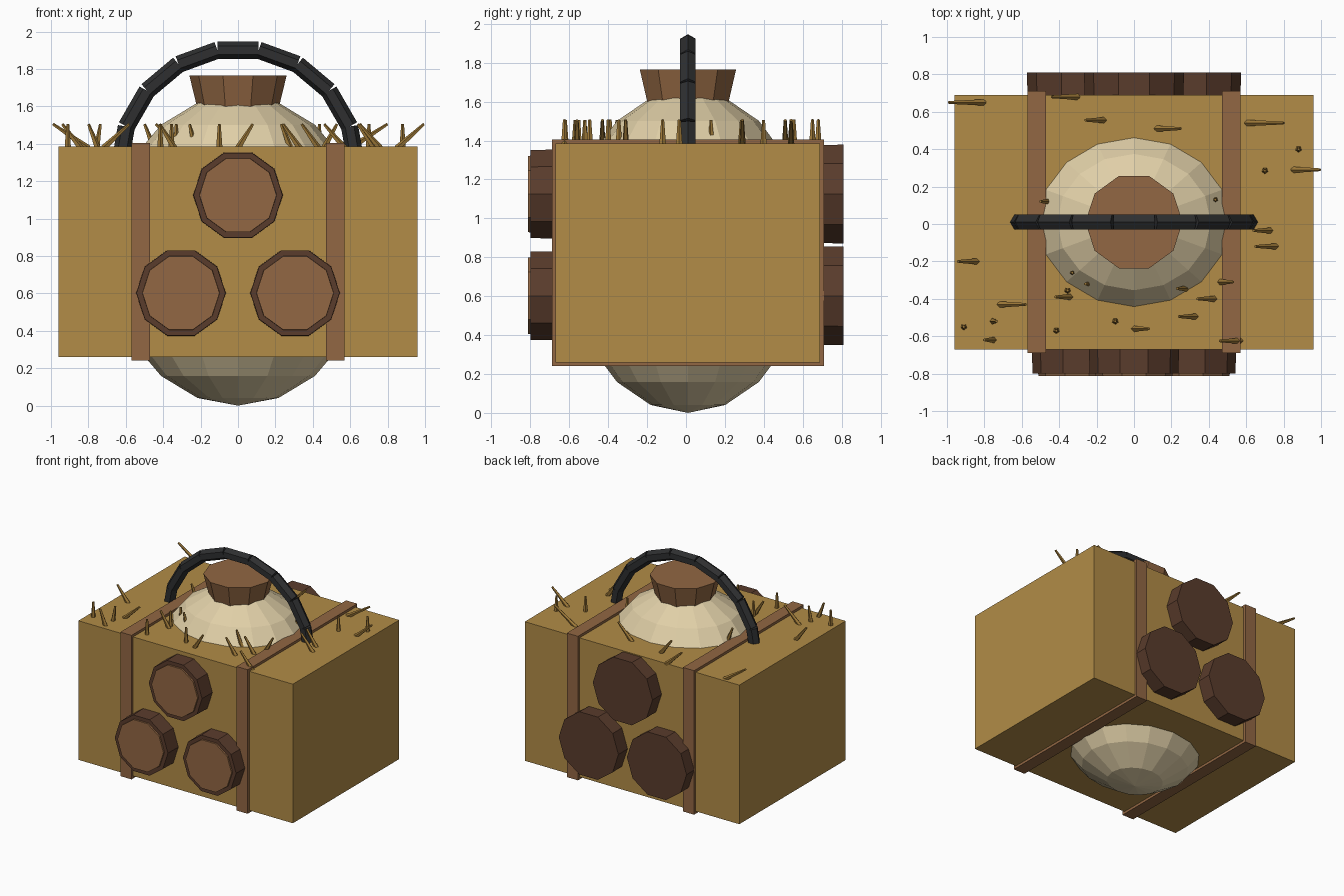
import bpy, bmesh, math
from mathutils import Matrix, Vector

if "Cube" in bpy.data.objects:
    bpy.data.objects.remove(bpy.data.objects["Cube"])


def material(name, rgb):
    lin = [((c / 255 + 0.055) / 1.055) ** 2.4 for c in rgb]
    m = bpy.data.materials.new(name)
    m.diffuse_color = (*lin, 1)
    m.use_nodes = True
    m.node_tree.nodes["Principled BSDF"].inputs["Base Color"].default_value = m.diffuse_color
    return m


STRAW = material("straw", (178, 140, 71))
STALK = material("dry_stalk", (158, 121, 56))
WOOD = material("light_wood", (146, 103, 67))
BARK = material("dark_bark", (90, 60, 44))
CLAY = material("pale_clay", (224, 207, 167))
IRON = material("black_iron", (46, 47, 48))

CY = 0.01  # shared depth centre


def finish(name, bm, mat):
    mesh = bpy.data.meshes.new(name)
    bm.to_mesh(mesh)
    bm.free()
    mesh.materials.append(mat)
    ob = bpy.data.objects.new(name, mesh)
    bpy.context.collection.objects.link(ob)
    return ob


def box(name, centre, size, mat):
    bm = bmesh.new()
    bmesh.ops.create_cube(bm, size=1)
    bmesh.ops.scale(bm, vec=size, verts=bm.verts)
    bmesh.ops.translate(bm, vec=centre, verts=bm.verts)
    return finish(name, bm, mat)


def add_rod(bm, a, b, r1, r2, sides, spin=0.0):
    """Tapered rod from a to b."""
    a, b = Vector(a), Vector(b)
    rot = (b - a).to_track_quat('Z', 'Y').to_matrix().to_4x4()
    m = Matrix.Translation((a + b) / 2) @ rot @ Matrix.Rotation(spin, 4, 'Z')
    bmesh.ops.create_cone(bm, cap_ends=True, segments=sides, radius1=r1,
                          radius2=r2, depth=(b - a).length, matrix=m)


def rod(name, a, b, r1, r2, sides, mat, spin=0.0):
    bm = bmesh.new()
    add_rod(bm, a, b, r1, r2, sides, spin)
    return finish(name, bm, mat)


# Bale and the two straps wrapped around it
box("bale", (0, CY, 0.8225), (1.92, 1.36, 1.125), STRAW)
for side, x in (("left", -0.52), ("right", 0.52)):
    box(f"strap_{side}", (x, CY, 0.8225), (0.10, 1.40, 1.165), WOOD)

# Faceted jar running through the bale
bm = bmesh.new()
bmesh.ops.create_uvsphere(bm, u_segments=16, v_segments=10, radius=1)
bmesh.ops.scale(bm, vec=(0.70, 0.62, 0.83), verts=bm.verts)
bmesh.ops.translate(bm, vec=(0, CY, 0.83), verts=bm.verts)
finish("jar", bm, CLAY)

# Stopper, with corners on the x axis
rod("stopper", (0, CY, 1.60), (0, CY, 1.765), 0.22, 0.26, 10, WOOD, math.pi / 2)

# Three tapered logs through the bale, pale cut face at the front
for i, (x, z) in enumerate([(0, 1.125), (-0.305, 0.602), (0.305, 0.602)], 1):
    rod(f"log_{i}", (x, 0.81, z), (x, -0.80, z), 0.267, 0.238, 10, BARK, math.pi / 2)
    rod(f"log_face_{i}", (x, -0.79, z), (x, -0.812, z), 0.208, 0.206, 10, WOOD, math.pi / 2)

# Handle: nine straight hexagonal links on a half circle
bm = bmesh.new()
R, ZC = 0.635, 1.275
arc = [(R * math.cos(math.radians(20 * k)), CY, ZC + R * math.sin(math.radians(20 * k)))
       for k in range(10)]
for a, b in zip(arc, arc[1:]):
    m = (Vector(b) - Vector(a)).normalized()
    out = Vector((m.z, 0, -m.x))
    rot = Matrix((out, m.cross(out), m)).transposed().to_4x4()
    # corner of the hexagon points outwards
    probe = bmesh.new()
    bmesh.ops.create_cone(probe, cap_ends=True, segments=6, radius1=0.046, radius2=0.046,
                          depth=(Vector(b) - Vector(a)).length)
    v = max(probe.verts, key=lambda p: p.co.x)
    spin = -math.atan2(v.co.y, v.co.x)
    probe.free()
    bmesh.ops.create_cone(
        bm, cap_ends=True, segments=6, radius1=0.046, radius2=0.046,
        depth=(Vector(b) - Vector(a)).length,
        matrix=Matrix.Translation((Vector(a) + Vector(b)) / 2) @ rot
        @ Matrix.Rotation(spin, 4, 'Z'))
finish("handle", bm, IRON)

# Loose stalks on top: base x, y and sideways lean
STALKS = [
    (-.80, .65, -.19), (-.30, .68, -.14), (-.16, .555, -.10), (.12, .51, .13),
    (.60, .54, .20), (.88, .40, 0), (.70, .285, 0), (.85, .29, .145),
    (-.45, .12, -.05), (.435, .13, 0), (.73, -.035, -.09), (.76, -.12, -.11),
    (-.84, -.20, -.10), (-.33, -.26, 0), (-.23, -.32, -.03), (-.355, -.355, 0),
    (-.34, -.39, -.08), (-.72, -.43, .14), (.28, -.345, -.05), (.43, -.40, -.09),
    (.46, -.31, .07), (.33, -.495, -.09), (-.10, -.52, 0), (0, -.56, .08),
    (-.415, -.57, 0), (-.91, -.55, 0), (-.755, -.52, .02), (-.75, -.62, -.05),
    (.57, -.625, -.11)]
bm = bmesh.new()
for x, y, lean in STALKS:
    add_rod(bm, (x, y, 1.375), (x + lean, y, 1.505), 0.018, 0.008, 5)
finish("stalks", bm, STALK)
